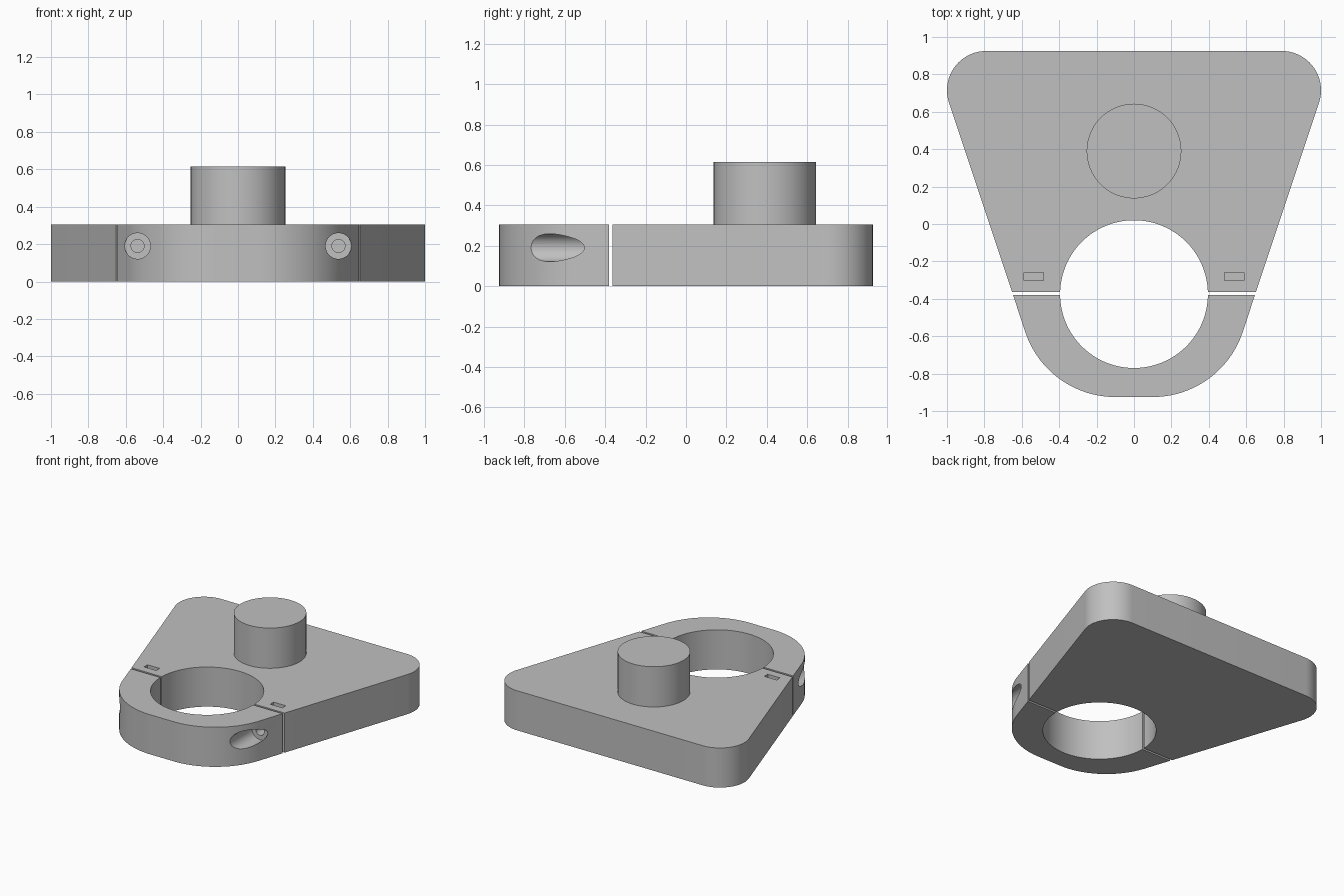
import bpy, bmesh
from math import sin, cos, pi, sqrt, asin, radians
from mathutils import Matrix

cube = bpy.data.objects.get("Cube")
if cube:
    bpy.data.objects.remove(cube, do_unlink=True)

THICK = 0.305
BORE_R, BORE_Y = 0.395, -0.375
BODY_EDGE, CLAMP_EDGE = -0.364, -0.380   # faces either side of the split
TAPER = radians(18.43)                   # lean of the side walls
SCREW_X, SCREW_Z = 0.537, 0.19

grey = bpy.data.materials.new("plain grey")
grey.use_nodes = True
colour = (0.53, 0.53, 0.53, 1)
grey.diffuse_color = colour
grey.node_tree.nodes["Principled BSDF"].inputs["Base Color"].default_value = colour


def finish(name, bm):
    bmesh.ops.recalc_face_normals(bm, faces=bm.faces[:])
    mesh = bpy.data.meshes.new(name)
    bm.to_mesh(mesh)
    bm.free()
    mesh.materials.append(grey)
    obj = bpy.data.objects.new(name, mesh)
    bpy.context.collection.objects.link(obj)
    return obj


def prism(name, points):
    bm = bmesh.new()
    face = bm.faces.new([bm.verts.new((x, y, 0)) for x, y in points])
    out = bmesh.ops.extrude_face_region(bm, geom=[face])
    verts = [g for g in out["geom"] if isinstance(g, bmesh.types.BMVert)]
    bmesh.ops.translate(bm, verts=verts, vec=(0, 0, THICK))
    return finish(name, bm)


def cylinder(name, radius, length, matrix, sides=48):
    bm = bmesh.new()
    bmesh.ops.create_cone(bm, cap_ends=True, segments=sides, radius1=radius,
                          radius2=radius, depth=length, matrix=matrix)
    return finish(name, bm)


def screw_bore(name, radius, x, y0, y1):
    place = Matrix.Translation((x, (y0 + y1) / 2, SCREW_Z)) @ Matrix.Rotation(pi / 2, 4, "X")
    return cylinder(name, radius, y1 - y0, place)


def arc(cx, cy, r, a0, a1, n):
    return [(cx + r * cos(a0 + (a1 - a0) * i / n), cy + r * sin(a0 + (a1 - a0) * i / n))
            for i in range(n + 1)]


def mirrored(right):
    return right + [(-x, y) for x, y in reversed(right)]


def side_x(y):
    return 0.65 + (y + 0.37) / 3


def cut(target, cutter):
    mod = target.modifiers.new("cut", "BOOLEAN")
    mod.operation = "DIFFERENCE"
    mod.solver = "EXACT"
    mod.object = cutter
    bpy.context.view_layer.objects.active = target
    bpy.ops.object.modifier_apply(modifier=mod.name)
    bpy.data.objects.remove(cutter, do_unlink=True)


# Rear body: tapered plate with rounded back corners and half the bore
right = [(side_x(BODY_EDGE), BODY_EDGE)] + arc(0.79, 0.715, 0.21, -TAPER, pi / 2, 24)
start = asin((BODY_EDGE - BORE_Y) / BORE_R)
body = prism("rear_body", mirrored(right) + arc(0, BORE_Y, BORE_R, pi - start, start, 64))

# Front clamp: rounded strap closing the bore
right = [(side_x(CLAMP_EDGE), CLAMP_EDGE)] + arc(0.1, -0.418, 0.507, -TAPER, -pi / 2, 32)
start = asin((CLAMP_EDGE - BORE_Y) / BORE_R)
clamp = prism("front_clamp", mirrored(right) + arc(0, BORE_Y, BORE_R, -pi - start, start, 64))

# Screw holes, counterbores and nut slots on both sides
for side in (-1, 1):
    x = side * SCREW_X
    cut(clamp, screw_bore("counterbore_cutter", 0.069, x, -1.1, -0.5))
    cut(clamp, screw_bore("clamp_hole_cutter", 0.035, x, -0.6, -0.3))
    cut(body, screw_bore("body_hole_cutter", 0.035, x, -0.45, -0.2))
    bm = bmesh.new()
    bmesh.ops.create_cube(bm, size=1, matrix=Matrix.Translation((x, -0.281, 0.265))
                          @ Matrix.Diagonal((0.104, 0.042, 0.27, 1)))
    cut(body, finish("nut_slot_cutter", bm))

# Round peg standing on the plate
top, base = 0.615, THICK - 0.02
peg = cylinder("peg", 0.253, top - base, Matrix.Translation((0, 0.39, (top + base) / 2)), 96)

bpy.ops.object.select_all(action="DESELECT")
for obj in (body, clamp, peg):
    obj.select_set(True)
bpy.context.view_layer.objects.active = body
bpy.ops.object.shade_smooth_by_angle(angle=radians(30))
